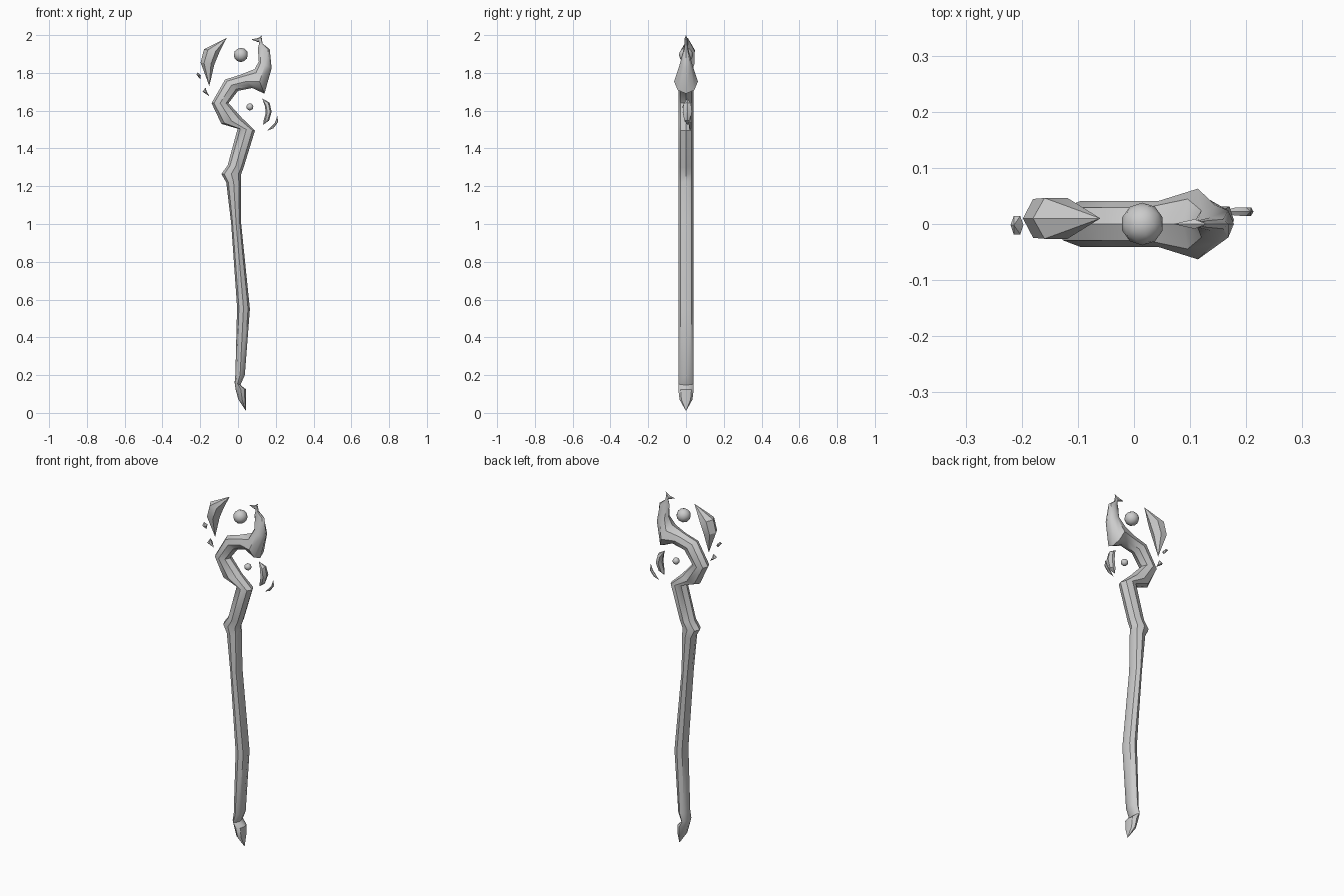
import bpy, bmesh, math


def loft(name, rings, sides=8, y0=0.0, angle=40):
    """Skin elliptical rings given as (left x, left z, right x, right z, half depth).
    A ring with no depth becomes a single pointed tip."""
    bm = bmesh.new()
    loops = []
    for lx, lz, rx, rz, d in rings:
        cx, cz, hx, hz = (lx + rx) / 2, (lz + rz) / 2, (rx - lx) / 2, (rz - lz) / 2
        if d == 0:
            loops.append([bm.verts.new((cx, y0, cz))])
            continue
        loop = []
        for i in range(sides):
            a = 2 * math.pi * i / sides
            c, s = math.cos(a), math.sin(a)
            loop.append(bm.verts.new((cx + hx * c, y0 + d * s, cz + hz * c)))
        loops.append(loop)
    for a, b in zip(loops, loops[1:]):
        for i in range(sides):
            j = (i + 1) % sides
            if len(a) == 1:
                bm.faces.new((a[0], b[j], b[i]))
            elif len(b) == 1:
                bm.faces.new((a[i], a[j], b[0]))
            else:
                bm.faces.new((a[i], a[j], b[j], b[i]))
    for end in (loops[0], loops[-1]):
        if len(end) > 2:
            bm.faces.new(end)
    bmesh.ops.recalc_face_normals(bm, faces=bm.faces[:])
    mesh = bpy.data.meshes.new(name)
    bm.to_mesh(mesh)
    bm.free()
    ob = bpy.data.objects.new(name, mesh)
    bpy.context.collection.objects.link(ob)
    smooth(ob, angle)
    return ob


def smooth(ob, angle):
    bpy.ops.object.select_all(action='DESELECT')
    ob.select_set(True)
    bpy.context.view_layer.objects.active = ob
    bpy.ops.object.shade_smooth_by_angle(angle=math.radians(angle))


def orb(name, x, z, r):
    bpy.ops.mesh.primitive_ico_sphere_add(subdivisions=2, radius=r, location=(x, 0, z))
    ob = bpy.context.object
    ob.name = name
    smooth(ob, 60)


# Crooked shaft with pointed foot and curled head
D = 0.041
loft("staff_shaft", [
    (0.042, 0.01, 0.042, 0.01, 0),
    (0.002, 0.07, 0.042, 0.07, 0.034),
    (-0.013, 0.125, 0.042, 0.125, D),
    (-0.018, 0.16, 0.013, 0.148, D),
    (-0.014, 0.20, 0.036, 0.20, D),
    (-0.005, 0.56, 0.063, 0.55, D),
    (-0.036, 1.00, 0.015, 1.02, D),
    (-0.062, 1.22, 0.016, 1.22, D),
    (-0.088, 1.265, 0.017, 1.265, D),
    (-0.055, 1.31, 0.030, 1.30, D),
    (-0.002, 1.505, 0.090, 1.495, D),
    (-0.088, 1.53, 0.022, 1.56, D),
    (-0.140, 1.64, -0.05, 1.64, D),
    (-0.068, 1.765, 0.0, 1.705, D),
    (0.012, 1.79, 0.075, 1.72, D),
    (0.088, 1.82, 0.140, 1.69, 0.063),
    (0.110, 1.86, 0.178, 1.825, 0.034),
    (0.105, 1.93, 0.168, 1.925, 0.012),
    (0.113, 1.96, 0.130, 1.955, 0.008),
    (0.100, 1.975, 0.126, 1.985, 0.006),
])
# Barbed tip on the head
loft("head_barb", [
    (0.07, 1.977, 0.07, 1.977, 0),
    (0.108, 1.962, 0.108, 1.985, 0.010),
    (0.13, 2.0, 0.13, 2.0, 0),
], 6)

# Floating orbs
orb("large_orb", 0.015, 1.895, 0.038)
orb("small_orb", 0.063, 1.62, 0.019)

# Floating shards around the head
loft("left_large_shard", [
    (-0.06, 1.985, -0.06, 1.985, 0),
    (-0.18, 1.925, -0.098, 1.91, 0.042),
    (-0.198, 1.855, -0.125, 1.845, 0.04),
    (-0.152, 1.73, -0.152, 1.73, 0),
], 6, 0.01, 30)
loft("left_small_shard", [
    (-0.214, 1.803, -0.214, 1.803, 0),
    (-0.22, 1.79, -0.197, 1.785, 0.019),
    (-0.20, 1.768, -0.20, 1.768, 0),
], 6, -0.002, 30)
loft("left_lower_shard", [
    (-0.172, 1.723, -0.172, 1.723, 0),
    (-0.187, 1.70, -0.165, 1.70, 0.018),
    (-0.15, 1.675, -0.15, 1.675, 0),
], 6, -0.004, 30)
loft("right_large_shard", [
    (0.128, 1.665, 0.128, 1.665, 0),
    (0.142, 1.625, 0.167, 1.643, 0.022),
    (0.147, 1.59, 0.178, 1.595, 0.028),
    (0.135, 1.545, 0.165, 1.548, 0.018),
    (0.133, 1.525, 0.133, 1.525, 0),
], 6, 0.007, 30)
loft("right_small_shard", [
    (0.208, 1.573, 0.208, 1.573, 0),
    (0.195, 1.535, 0.213, 1.54, 0.009),
    (0.176, 1.515, 0.187, 1.507, 0.008),
    (0.155, 1.494, 0.155, 1.494, 0),
], 6, 0.022, 30)
